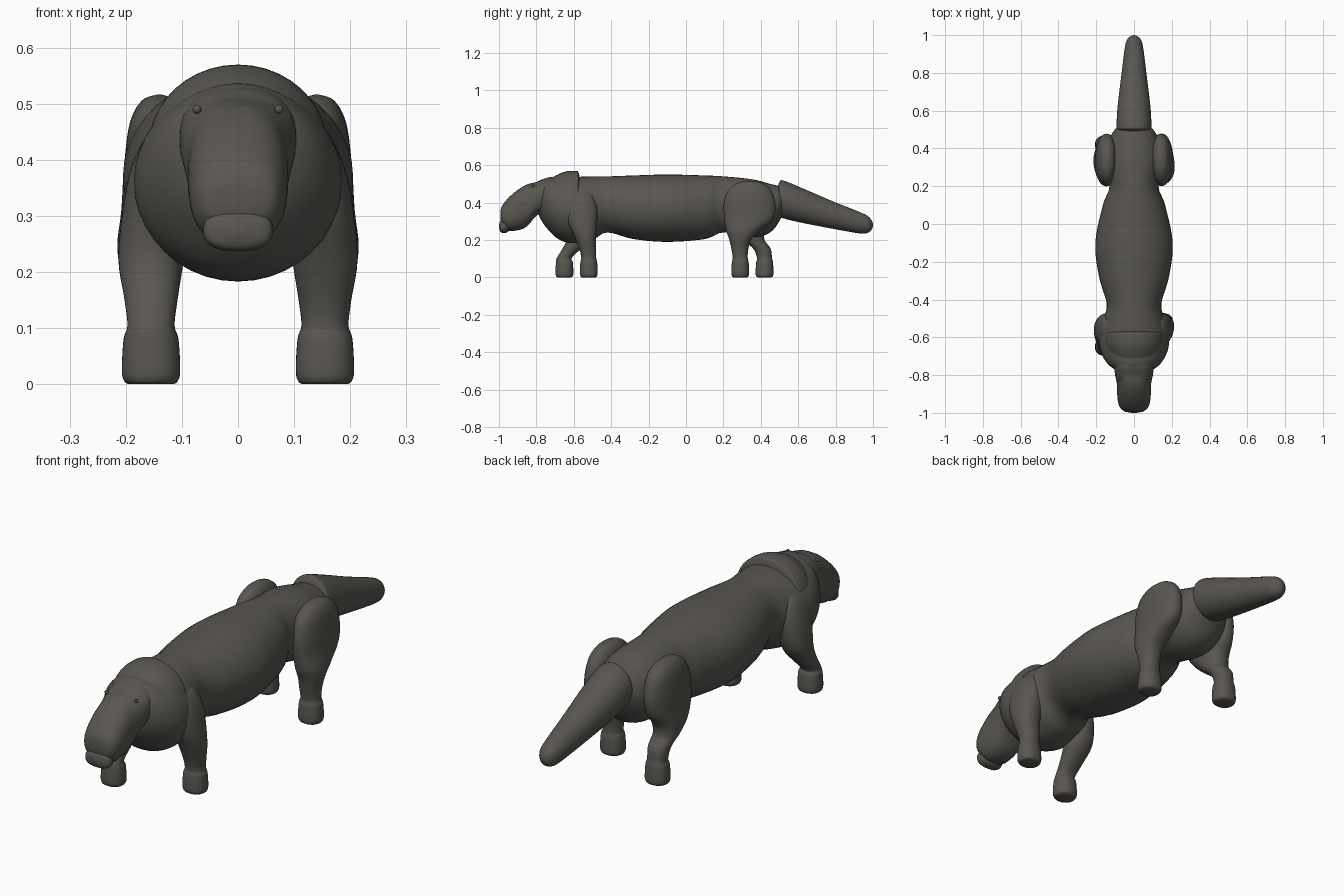
import bpy
import math
from mathutils import Vector

cube = bpy.data.objects.get("Cube")
if cube:
    bpy.data.objects.remove(cube, do_unlink=True)


def material(name, colour):
    mat = bpy.data.materials.new(name)
    mat.use_nodes = True
    mat.diffuse_color = colour
    node = mat.node_tree.nodes["Principled BSDF"]
    node.inputs["Base Color"].default_value = colour
    node.inputs["Roughness"].default_value = 0.8
    return mat


HIDE = material("dark grey hide", (0.10, 0.093, 0.082, 1))
SIDES, STEPS = 40, 5


def smooth_path(rows):
    """Pass a smooth spline through the rows, never shrinking below zero."""
    rows = [Vector(r) for r in rows]
    out = []
    for i in range(len(rows) - 1):
        a, b = rows[i], rows[i + 1]
        before, after = rows[max(i - 1, 0)], rows[min(i + 2, len(rows) - 1)]
        for s in range(STEPS):
            t = s / STEPS
            out.append(((2 * a) + (b - before) * t
                        + (2 * before - 5 * a + 4 * b - after) * t * t
                        + (3 * a - before - 3 * b + after) * t ** 3) / 2)
    return out + [rows[-1]]


def power(v, n):
    return math.copysign(abs(v) ** (2 / n), v)


def loft(name, rows, upright=False, boxy=2.0):
    """Skin ovals. Rows: x, y, z centre, half width, half height (or depth)."""
    verts, faces = [], []
    rings = smooth_path(rows)
    for x, y, z, wide, deep in rings:
        for k in range(SIDES):
            a = 2 * math.pi * k / SIDES
            u = max(wide, 0.002) * power(math.cos(a), boxy)
            v = max(deep, 0.002) * power(math.sin(a), boxy)
            verts.append((x + u, y + v, z) if upright else (x + u, y, z + v))
    for r in range(len(rings) - 1):
        for k in range(SIDES):
            j = (k + 1) % SIDES
            faces.append((r * SIDES + k, r * SIDES + j,
                          (r + 1) * SIDES + j, (r + 1) * SIDES + k))
    last = (len(rings) - 1) * SIDES
    faces.append(tuple(reversed(range(SIDES))))
    faces.append(tuple(range(last, last + SIDES)))
    if upright:
        # Upright rows run downwards, so the winding is turned round.
        faces = [tuple(reversed(f)) for f in faces]
    faces = [tuple(reversed(f)) for f in faces] if not upright and rows[0][1] < rows[-1][1] else faces
    mesh = bpy.data.meshes.new(name)
    mesh.from_pydata(verts, [], faces)
    mesh.materials.append(HIDE)
    obj = bpy.data.objects.new(name, mesh)
    bpy.context.collection.objects.link(obj)
    finish(obj)
    return obj


def finish(obj):
    bpy.ops.object.select_all(action="DESELECT")
    obj.select_set(True)
    bpy.context.view_layer.objects.active = obj
    bpy.ops.object.shade_smooth_by_angle(angle=math.radians(50))


def spine(name, rows, boxy=2.0):
    return loft(name, [(0, *r) for r in rows], boxy=boxy)


# Trunk: rump, waist, round belly and deep chest
spine("body", [
    (.53, .40, .02, .02), (.51, .40, .09, .08), (.45, .37, .13, .13),
    (.35, .37, .15, .155), (.2, .39, .13, .15), (.1, .375, .165, .17),
    (-.1, .37, .205, .18), (-.28, .375, .185, .17), (-.42, .39, .145, .15),
    (-.5, .37, .16, .17), (-.6, .36, .185, .177), (-.68, .37, .175, .167),
    (-.75, .40, .13, .13), (-.79, .41, .06, .07), (-.8, .41, .01, .01)])

# Raised folds of skin behind the head
spine("neck_fold", [
    (-.565, .43, .09, .09), (-.575, .43, .145, .132), (-.59, .425, .158, .144),
    (-.64, .415, .158, .152), (-.69, .41, .14, .138), (-.73, .41, .115, .115),
    (-.77, .42, .08, .08)])

# Head with a heavy, drooping snout
spine("head", [
    (-.66, .42, .08, .08), (-.70, .44, .103, .092), (-.76, .435, .104, .092),
    (-.80, .42, .10, .09), (-.85, .385, .09, .112), (-.9, .36, .089, .108),
    (-.95, .337, .083, .087), (-.98, .333, .068, .055), (-.99, .333, .045, .032),
    (-.993, .333, .01, .01)], boxy=2.4)
spine("lower_lip", [
    (-.94, .275, .03, .02), (-.955, .275, .056, .033), (-.975, .274, .062, .037),
    (-.992, .273, .052, .029), (-1, .273, .01, .006)], boxy=2.5)

# Tapering tail
spine("tail", [
    (.49, .42, .06, .06), (.50, .42, .085, .09), (.52, .417, .092, .101),
    (.62, .385, .087, .093), (.78, .335, .068, .074), (.93, .292, .049, .057),
    (.975, .283, .037, .043), (.994, .28, .018, .022), (1, .28, .003, .003)])


def leg(name, side, upper, foot_y):
    """Limb above the ankle from rows, then a blunt rounded foot."""
    foot = [(.155, foot_y, .105, .042, .040), (.155, foot_y, .08, .049, .045),
            (.155, foot_y, .025, .052, .048), (.155, foot_y, .006, .048, .044),
            (.155, foot_y, 0, .040, .036)]
    loft(name, [(side * r[0], *r[1:]) for r in upper + foot], upright=True, boxy=2.2)


# Legs in mid-stride: the left and right sides share their upper parts
haunch = [(.14, .34, .516, .005, .01), (.142, .34, .505, .03, .065),
          (.143, .34, .465, .05, .115), (.145, .34, .39, .058, .138),
          (.148, .335, .31, .06, .13)]
shoulder = [(.12, -.56, .47, .01, .02), (.13, -.56, .44, .035, .06),
            (.137, -.56, .38, .055, .085), (.147, -.555, .3, .06, .08)]

leg("left_hind_leg", 1, haunch + [
    (.155, .305, .25, .06, .09), (.158, .29, .2, .052, .058),
    (.155, .288, .15, .045, .045)], .29)
leg("right_hind_leg", -1, haunch + [
    (.155, .335, .25, .06, .09), (.158, .36, .2, .052, .06),
    (.155, .405, .155, .046, .047)], .42)
leg("left_front_leg", 1, shoulder + [
    (.155, -.54, .22, .058, .058), (.155, -.525, .15, .047, .045)], -.52)
leg("right_front_leg", -1, shoulder + [
    (.155, -.565, .22, .058, .065), (.155, -.61, .155, .048, .05)], -.65)

# Small bead eyes
for side, label in ((1, "left"), (-1, "right")):
    bpy.ops.mesh.primitive_uv_sphere_add(
        segments=16, ring_count=8, radius=.008, location=(side * .073, -.818, .49))
    eye = bpy.context.object
    eye.name = label + "_eye"
    eye.data.materials.append(HIDE)
    finish(eye)
